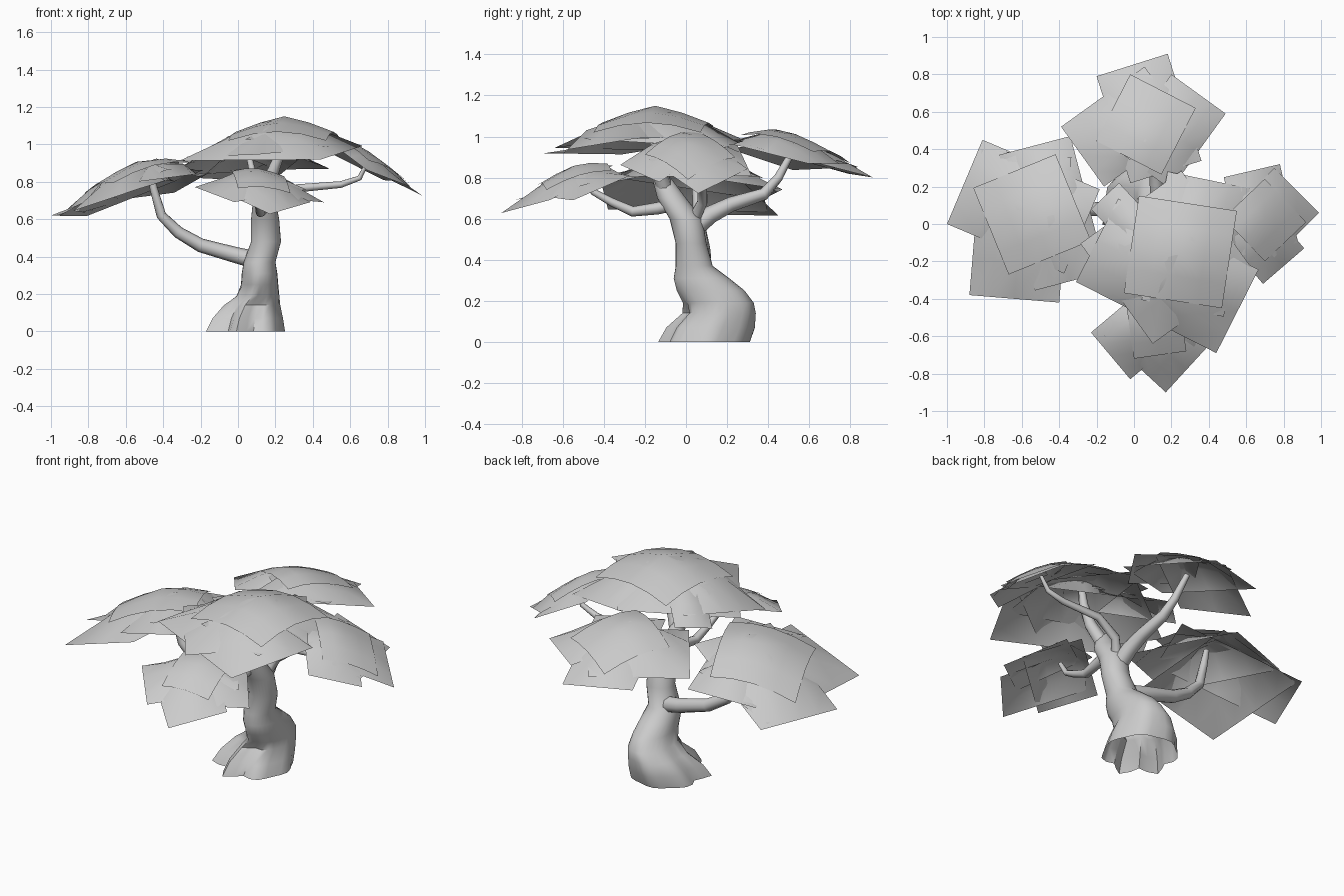
import bpy
import bmesh
from math import cos, sin, tau
from mathutils import Vector

if "Cube" in bpy.data.objects:
    bpy.data.objects.remove(bpy.data.objects["Cube"])

# One plain grey for the whole tree
grey = bpy.data.materials.new("plain_grey")
grey.use_nodes = True
colour = (0.6, 0.6, 0.6, 1)
grey.diffuse_color = colour
grey.node_tree.nodes["Principled BSDF"].inputs["Base Color"].default_value = colour


def finish(name, bm):
    """Turn a bmesh into a smooth shaded, coloured object."""
    mesh = bpy.data.meshes.new(name)
    bm.to_mesh(mesh)
    bm.free()
    mesh.materials.append(grey)
    obj = bpy.data.objects.new(name, mesh)
    bpy.context.collection.objects.link(obj)
    bpy.ops.object.select_all(action="DESELECT")
    obj.select_set(True)
    bpy.context.view_layer.objects.active = obj
    bpy.ops.object.shade_smooth_by_angle(angle=0.9)
    return obj


def loft(name, rings):
    """Skin a list of point rings, closing only the last one."""
    bm = bmesh.new()
    loops = [[bm.verts.new(p) for p in ring] for ring in rings]
    count = len(loops[0])
    for low, high in zip(loops, loops[1:]):
        for i in range(count):
            j = (i + 1) % count
            bm.faces.new((low[i], low[j], high[j], high[i]))
    bm.faces.new(loops[-1])
    return finish(name, bm)


def trunk_ring(x, y, z, rx, ry, lobe, sides=28):
    """Level oval ring; root lobes swell on the front and right-hand side."""
    ring = []
    for i in range(sides):
        a = tau * i / sides
        side = min(1, max(0.15, -0.8 * sin(a) - 0.6 * cos(a)))
        swell = 1 + lobe * side * cos(7 * a)
        ring.append(Vector((x + rx * swell * cos(a), y + ry * swell * sin(a), z)))
    return ring


def branch(name, path, start, end, sides=8):
    """Tapered tube along a path."""
    path = [Vector(p) for p in path]
    last = len(path) - 1
    rings = []
    for i, p in enumerate(path):
        along = path[min(i + 1, last)] - path[max(i - 1, 0)]
        turn = along.to_track_quat("Z", "Y")
        r = start + (end - start) * i / last
        rings.append([p + turn @ Vector((r * cos(tau * k / sides), r * sin(tau * k / sides), 0))
                      for k in range(sides)])
    return loft(name, rings)


def canopy(name, peak, lean, sheets, steps=4):
    """Stack of rectangular leaf sheets bent over one dome.
    Each sheet is an edge (start, end) and the depth to the left of it.
    The top sheet follows the dome; the wide ones below have straight rims."""
    peak, lean = Vector(peak), Vector(lean)
    bm = bmesh.new()

    def dome(p):
        off = p - peak.xy
        return peak.z - 0.47 * off.length ** 1.3 + lean.dot(off)

    for layer, (ax, ay, bx, by, depth) in enumerate(sheets):
        a, b = Vector((ax, ay)), Vector((bx, by))
        inward = Vector((ay - by, bx - ax)).normalized() * depth
        corners = [dome(p) for p in (a, b, a + inward, b + inward)]
        grid = []
        for i in range(steps + 1):
            row = []
            for j in range(steps + 1):
                u, v = i / steps, j / steps
                p = a.lerp(b, u) + inward * v
                z = dome(p)
                if layer and (i in (0, steps) or j in (0, steps)):
                    near = corners[0] * (1 - u) + corners[1] * u
                    far = corners[2] * (1 - u) + corners[3] * u
                    z = near * (1 - v) + far * v
                row.append(bm.verts.new((p.x, p.y, z - 0.004 * layer)))
            grid.append(row)
        for i in range(steps):
            for j in range(steps):
                bm.faces.new((grid[i][j], grid[i + 1][j], grid[i + 1][j + 1], grid[i][j + 1]))
    return finish(name, bm)


# Curved trunk with flared roots, open underneath
loft("trunk", [trunk_ring(*r) for r in (
    (.045, .105, 0, .2, .205, .22),
    (.055, .135, .07, .18, .2, .2),
    (.075, .17, .14, .148, .17, .14),
    (.105, .16, .19, .115, .17, .06),
    (.115, .12, .25, .1, .165, .02),
    (.115, .075, .31, .095, .135, 0),
    (.115, .04, .37, .085, .09, 0),
    (.15, .025, .48, .08, .075, 0),
    (.145, 0, .6, .075, .08, 0),
    (.14, -.07, .7, .06, .07, 0),
    (.125, -.12, .8, .03, .045, 0))])

# Branches, one for each canopy
branch("top_branch", [(.13, -.1, .74), (.19, -.14, .86), (.23, -.15, .97), (.25, -.15, 1.1)], .042, .018)
branch("right_branch", [(.1, .06, .38), (-.02, .08, .41), (-.2, .08, .46), (-.32, .07, .53),
                        (-.41, .06, .62), (-.45, .05, .76), (-.47, .05, .86)], .048, .016)
branch("back_branch", [(.14, .02, .54), (.13, .12, .62), (.12, .22, .67), (.11, .38, .72),
                       (.09, .45, .8), (.06, .52, .93)], .05, .016)
branch("left_branch", [(.15, .03, .58), (.2, .08, .68), (.32, .08, .765), (.55, .06, .785),
                       (.65, .05, .82), (.69, .04, .9)], .03, .01)
branch("front_branch", [(.14, -.02, .68), (.13, -.14, .65), (.12, -.26, .635), (.11, -.36, .68),
                        (.1, -.45, .73), (.1, -.5, .81)], .034, .012)

# Leaf canopies, top sheet first
canopy("top_canopy", (.25, -.15, 1.15), (0, 0), [
    (.47, -.45, .55, .07, .53),
    (-.31, -.31, .44, -.69, .5),
    (.1, -.64, .64, -.25, .66),
    (.62, .19, .18, .28, .7),
    (-.08, .22, -.23, .08, .6)])
canopy("right_canopy", (-.5, .05, .925), (.23, -.1), [
    (-.67, -.27, -.23, -.09, .5),
    (-.81, .45, -1, 0, .68),
    (-.88, -.38, -.4, -.42, .78),
    (-.34, .47, -.72, .37, .75)])
canopy("back_canopy", (.05, .45, 1.04), (.06, -.12), [
    (.33, .62, -.02, .8, .4),
    (-.39, .52, -.16, .2, .55),
    (.49, .59, .2, .8, .5),
    (.18, .91, -.2, .79, .6)])
canopy("left_canopy", (.64, 0, 1), (-.43, 0), [
    (.7, -.2, .92, .01, .32),
    (.75, -.18, .99, .06, .34),
    (.69, -.32, .91, -.13, .29),
    (.78, .32, .48, .25, .43)])
canopy("front_canopy", (.1, -.52, .87), (-.1, .24), [
    (0, -.72, .28, -.68, .32),
    (-.23, -.58, -.02, -.83, .5),
    (.17, -.9, .39, -.66, .45),
    (.2, -.75, .46, -.55, .35)])
